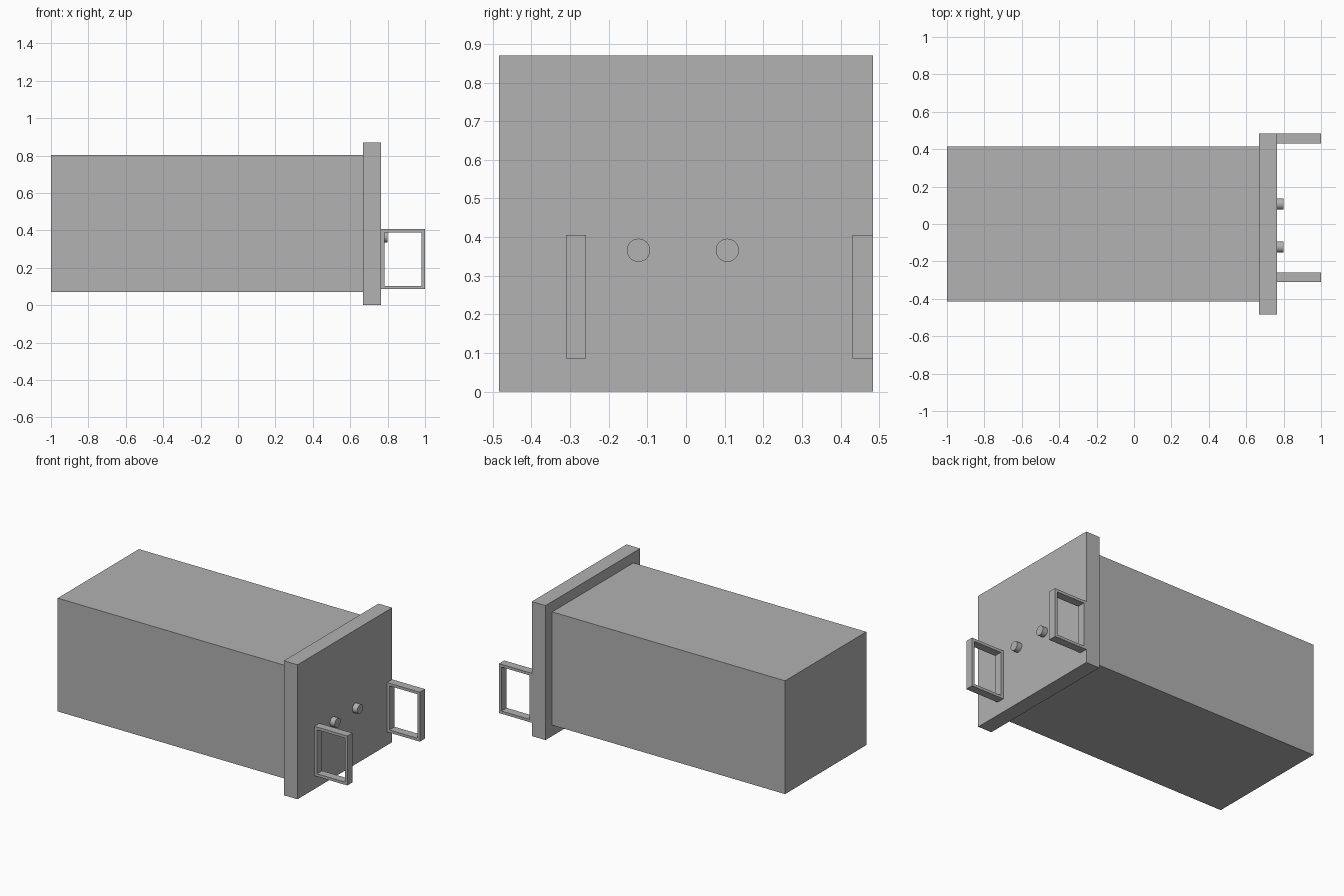
import bpy
import bmesh
from math import radians
from mathutils import Matrix, Vector

if "Cube" in bpy.data.objects:
    bpy.data.objects.remove(bpy.data.objects["Cube"], do_unlink=True)

# One plain grey for the whole model
grey = bpy.data.materials.new("plain_grey")
grey.use_nodes = True
colour = (0.445, 0.445, 0.445, 1)
grey.diffuse_color = colour
grey.node_tree.nodes["Principled BSDF"].inputs["Base Color"].default_value = colour


def finish(name, bm):
    bmesh.ops.recalc_face_normals(bm, faces=bm.faces)
    mesh = bpy.data.meshes.new(name)
    bm.to_mesh(mesh)
    bm.free()
    mesh.materials.append(grey)
    obj = bpy.data.objects.new(name, mesh)
    bpy.context.collection.objects.link(obj)
    return obj


def box_mesh(low, high):
    low, high = Vector(low), Vector(high)
    bm = bmesh.new()
    bmesh.ops.create_cube(bm, size=1)
    bmesh.ops.scale(bm, vec=high - low, verts=bm.verts)
    bmesh.ops.translate(bm, vec=(low + high) / 2, verts=bm.verts)
    return bm


def handle(name, y0, y1):
    # Box with an opening cut through it from front to back
    bm = box_mesh((0.765, y0, 0.086), (1, y1, 0.406))
    bm.normal_update()
    sides = [f for f in bm.faces if abs(f.normal.y) > 0.9]
    bmesh.ops.inset_individual(bm, faces=sides, thickness=0.025)
    rims = [e for f in sides for e in f.edges]
    bmesh.ops.delete(bm, geom=sides, context='FACES_ONLY')
    bmesh.ops.bridge_loops(bm, edges=rims)
    return finish(name, bm)


def knob(name, y):
    bm = bmesh.new()
    turn = Matrix.Translation((0.782, y, 0.366)) @ Matrix.Rotation(radians(90), 4, 'Y')
    bmesh.ops.create_cone(bm, cap_ends=True, segments=40, radius1=0.03,
                          radius2=0.03, depth=0.035, matrix=turn)
    obj = finish(name, bm)
    bpy.ops.object.select_all(action='DESELECT')
    obj.select_set(True)
    bpy.context.view_layer.objects.active = obj
    bpy.ops.object.shade_smooth_by_angle(angle=radians(30))


# Long housing and the wider end plate
finish("housing", box_mesh((-1, -0.415, 0.07), (0.667, 0.415, 0.803)))
finish("end_plate", box_mesh((0.667, -0.484, 0), (0.765, 0.484, 0.87)))

# Handles and knobs on the end plate
handle("front_handle", -0.311, -0.259)
handle("back_handle", 0.431, 0.484)
knob("front_knob", -0.123)
knob("back_knob", 0.107)
